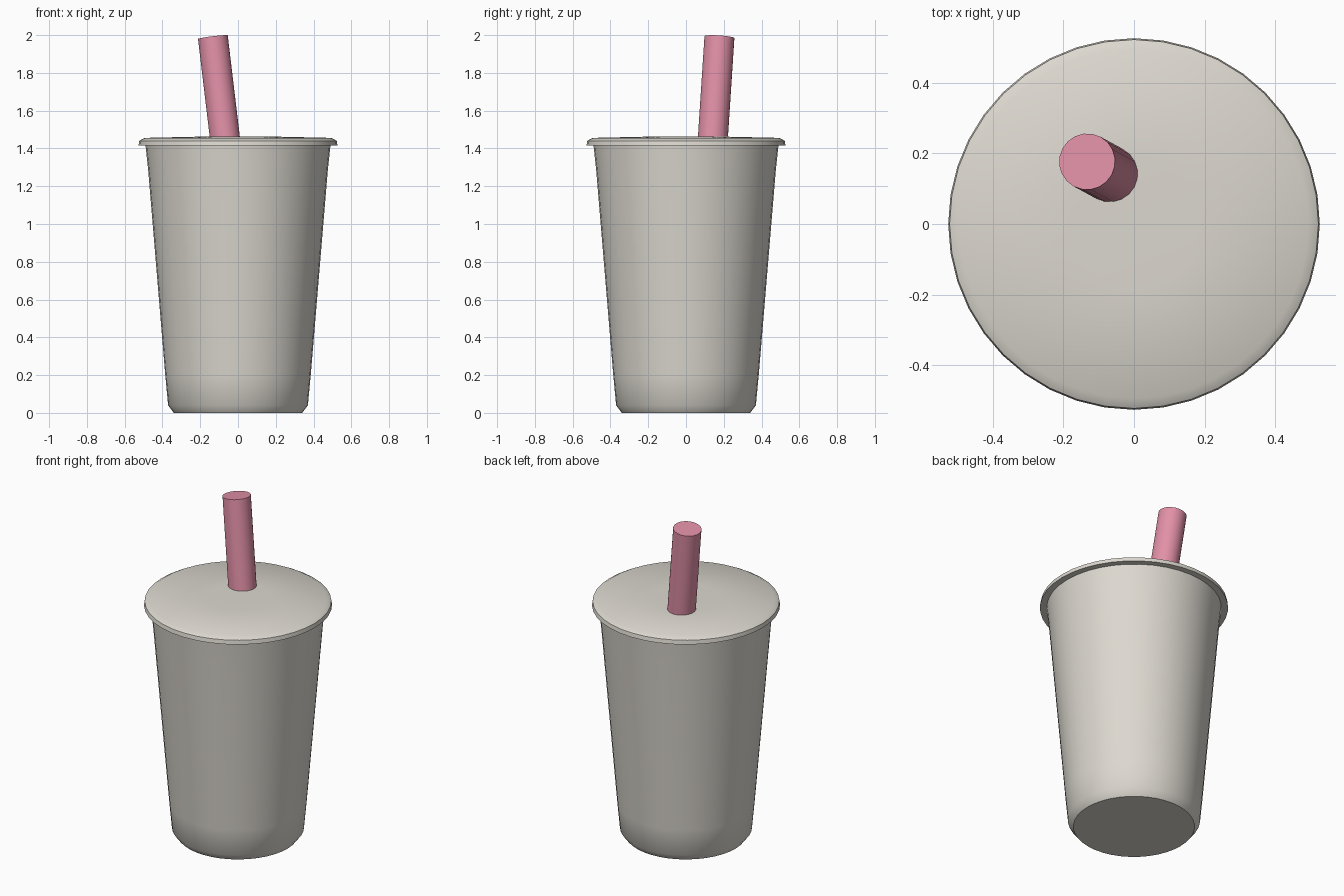
import bpy
import bmesh
from math import cos, sin, pi, radians
from mathutils import Vector

cube = bpy.data.objects.get("Cube")
if cube:
    bpy.data.objects.remove(cube, do_unlink=True)


def make_material(name, colour):
    mat = bpy.data.materials.new(name)
    mat.use_nodes = True
    mat.diffuse_color = colour
    mat.node_tree.nodes["Principled BSDF"].inputs["Base Color"].default_value = colour
    return mat


def lathe(name, profile, sides, mat):
    """Revolve (radius, height) points about z and cap both ends."""
    bm = bmesh.new()
    rings = []
    for r, z in profile:
        angles = [2 * pi * i / sides for i in range(sides)]
        rings.append([bm.verts.new((r * cos(a), r * sin(a), z)) for a in angles])
    for low, high in zip(rings, rings[1:]):
        for i in range(sides):
            j = (i + 1) % sides
            bm.faces.new((low[i], low[j], high[j], high[i]))
    bm.faces.new(rings[0][::-1])
    bm.faces.new(rings[-1])
    mesh = bpy.data.meshes.new(name)
    bm.to_mesh(mesh)
    bm.free()
    mesh.materials.append(mat)
    mesh.shade_smooth()
    mesh.set_sharp_from_angle(angle=radians(50))
    obj = bpy.data.objects.new(name, mesh)
    bpy.context.collection.objects.link(obj)
    return obj


off_white = make_material("warm off white", (0.72, 0.69, 0.63, 1))
pink = make_material("straw pink", (0.76, 0.28, 0.39, 1))

# Tapered cup with a chamfered foot and slightly flared mouth
lathe("cup_body", [(0.34, 0), (0.37, 0.04), (0.385, 0.2), (0.475, 1.28),
                   (0.49, 1.42)], 40, off_white)

# Overhanging lid with a shallow raised top
lathe("lid", [(0.527, 1.415), (0.523, 1.44), (0.495, 1.456),
              (0.18, 1.463)], 40, off_white)

# Straw leaning back and to one side
base, top = Vector((-0.065, 0.14, 1.42)), Vector((-0.133, 0.177, 1.989))
axis = top - base
straw = lathe("straw", [(0.08, 0), (0.08, axis.length)], 20, pink)
straw.location = base
straw.rotation_euler = axis.to_track_quat("Z", "Y").to_euler()
